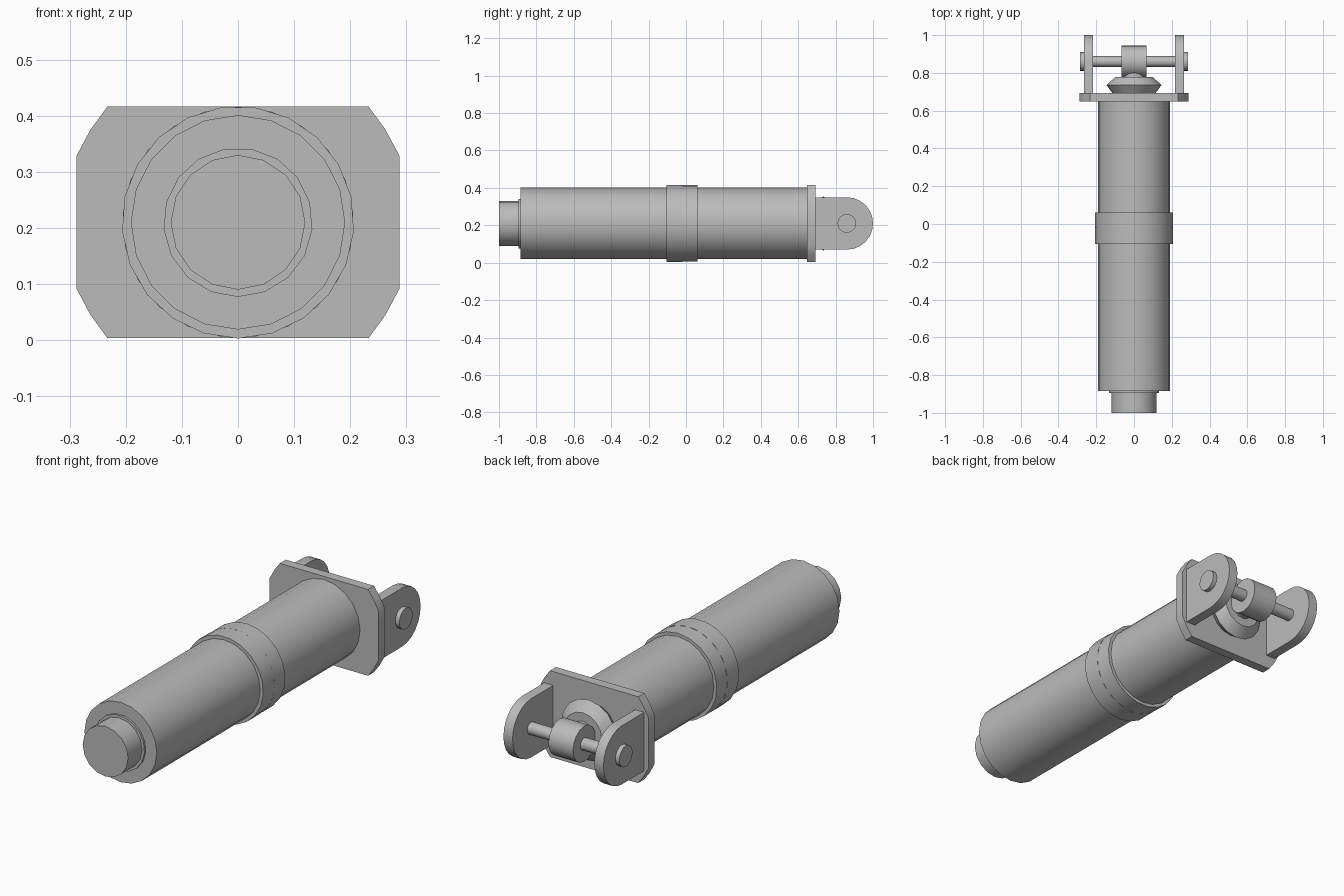
import bpy, bmesh, math
from mathutils import Vector

if "Cube" in bpy.data.objects:
    bpy.data.objects.remove(bpy.data.objects["Cube"])

steel = bpy.data.materials.new("plain grey steel")
steel.use_nodes = True
steel.diffuse_color = (0.5, 0.5, 0.5, 1)
steel.node_tree.nodes["Principled BSDF"].inputs["Base Color"].default_value = (0.5, 0.5, 0.5, 1)

AXIS_Z = 0.21   # height of the barrel axis
PIN_Y = 0.86    # depth of the hinge pin


def finish(name, bm):
    bmesh.ops.recalc_face_normals(bm, faces=bm.faces)
    mesh = bpy.data.meshes.new(name)
    bm.to_mesh(mesh)
    bm.free()
    mesh.materials.append(steel)
    obj = bpy.data.objects.new(name, mesh)
    bpy.context.collection.objects.link(obj)
    bpy.ops.object.select_all(action='DESELECT')
    obj.select_set(True)
    bpy.context.view_layer.objects.active = obj
    bpy.ops.object.shade_smooth_by_angle(angle=math.radians(30))
    return obj


def loft(name, loops):
    """Skin a stack of matching point loops and cap both ends."""
    bm = bmesh.new()
    rings = [[bm.verts.new(p) for p in loop] for loop in loops]
    n = len(rings[0])
    for a, b in zip(rings, rings[1:]):
        for i in range(n):
            j = (i + 1) % n
            bm.faces.new((a[i], a[j], b[j], b[i]))
    bm.faces.new(rings[0])
    bm.faces.new(rings[-1])
    return finish(name, bm)


def turned(name, profile, sides, axis='Y', flip=False):
    """Turned part from (position, radius) pairs; flip puts a vertex on top."""
    loops = []
    for pos, r in profile:
        loop = []
        for i in range(sides):
            a = math.tau * i / sides + (math.pi if flip else 0)
            u, w = r * math.sin(a), AXIS_Z - r * math.cos(a)
            loop.append(Vector((u, pos, w)) if axis == 'Y' else Vector((pos, PIN_Y + u, w)))
        loops.append(loop)
    return loft(name, loops)


# Barrel, collars and front rod
turned("barrel", [(-0.885, 0.191), (0.66, 0.191)], 20)
turned("front_collar", [(-0.105, 0.207), (-0.018, 0.207)], 21)
turned("rear_collar", [(-0.018, 0.206), (0.062, 0.206)], 21, flip=True)
turned("rod_seal", [(-0.895, 0.133), (-0.87, 0.133)], 17)
turned("rod", [(-1.0, 0.12), (-0.87, 0.12)], 16)

# Mounting plate with rounded corners
corner = [(0.288, 0.118), (0.263, 0.165), (0.233, 0.206)]
outline = corner + [(-x, z) for x, z in reversed(corner)]
outline += [(-x, -z) for x, z in outline]
loft("mounting_plate", [[Vector((x, y, AXIS_Z + z)) for x, z in outline] for y in (0.648, 0.693)])

# Hinge lugs and pin heads on both sides
LUG_R = 0.14
STEPS = 12
lug = [(0.69, AXIS_Z - LUG_R)]
for i in range(STEPS + 1):
    a = math.pi * (i / STEPS - 0.5)
    lug.append((PIN_Y + LUG_R * math.cos(a), AXIS_Z + LUG_R * math.sin(a)))
lug.append((0.69, AXIS_Z + LUG_R))
for side, s in (("left", 1), ("right", -1)):
    loft(side + "_lug", [[Vector((s * x, y, z)) for y, z in lug] for x in (0.216, 0.264)])
    turned(side + "_pin_head", [(s * 0.26, 0.05), (s * 0.285, 0.05)], 16, 'X')

# Hinge pin, rod eye and the tapered seat below it
turned("hinge_pin", [(-0.22, 0.029), (0.22, 0.029)], 16, 'X')
turned("rod_eye", [(-0.065, 0.085), (0.065, 0.085)], 16, 'X')
turned("eye_seat", [(0.69, 0.112), (0.735, 0.145), (0.778, 0.1)], 16)
turned("eye_neck", [(0.77, 0.06), (0.83, 0.06)], 16)
